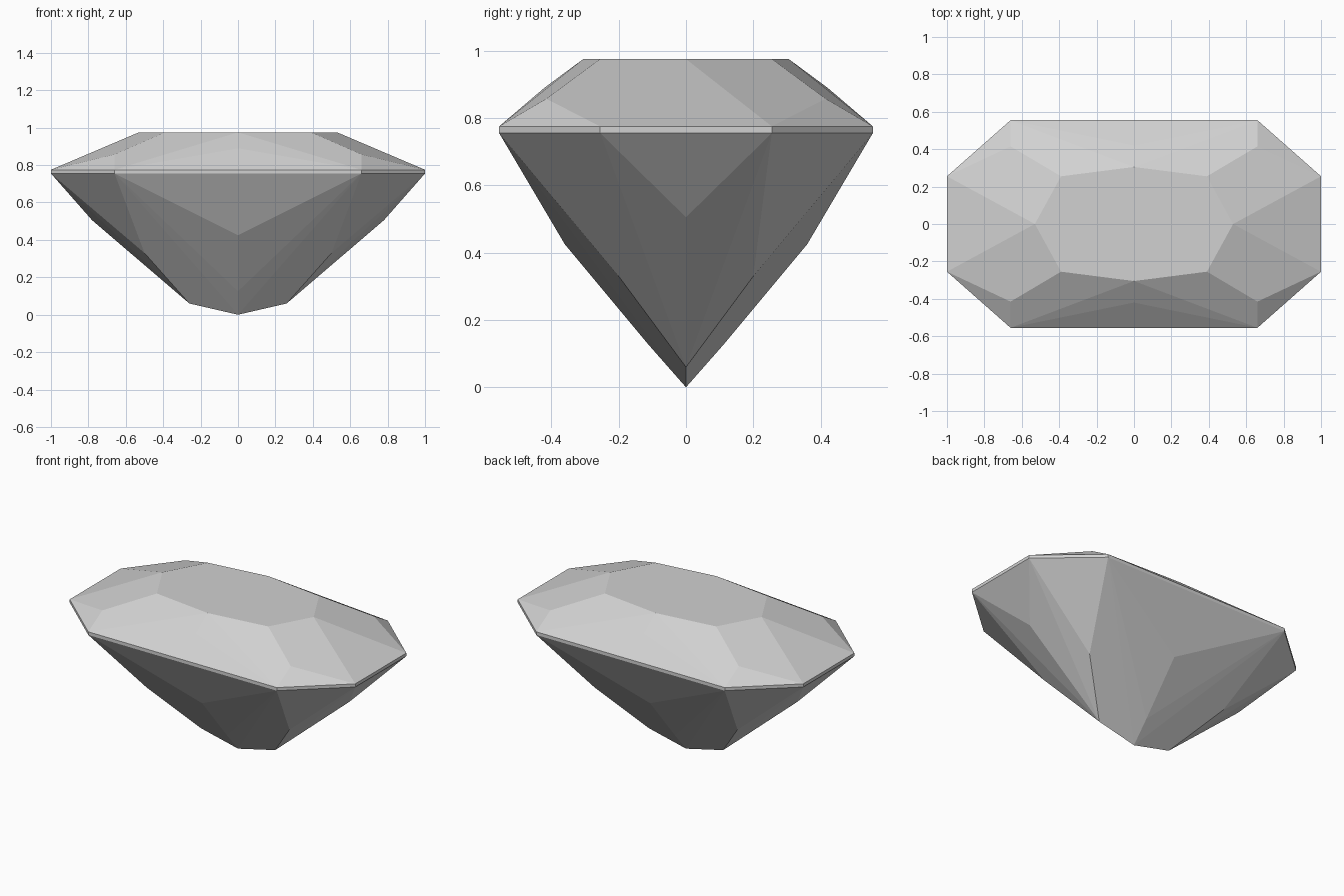
import bpy
import bmesh

cube = bpy.data.objects.get("Cube")
if cube:
    bpy.data.objects.remove(cube, do_unlink=True)

# One pale grey stone colour
stone = bpy.data.materials.new("pale grey stone")
stone.use_nodes = True
colour = (0.64, 0.64, 0.64, 1)
stone.diffuse_color = colour
stone.node_tree.nodes["Principled BSDF"].inputs["Base Color"].default_value = colour

# Facet corners of one quarter of the stone, mirrored across x and y
table = [(0.53, 0, 0.975), (0.39, 0.255, 0.975), (0, 0.305, 0.975)]
crown = [(0.66, 0.415, 0.857), (0, 0.42, 0.89)]
girdle = [(x, y, z) for x, y in ((1, 0.255), (0.66, 0.555)) for z in (0.755, 0.775)]
pavilion = [(0.78, 0, 0.505), (0.5, 0.2, 0.33), (0, 0.36, 0.425), (0, 0.11, 0.125)]
keel = [(0.26, 0, 0.06), (0, 0, 0)]

corners = {(x * sx, y * sy, z)
           for x, y, z in table + crown + girdle + pavilion + keel
           for sx in (-1, 1) for sy in (-1, 1)}

# The cut stone is convex, so its facets are the hull of the corners
bm = bmesh.new()
for corner in sorted(corners):
    bm.verts.new(corner)
bmesh.ops.convex_hull(bm, input=bm.verts[:])
bmesh.ops.dissolve_limit(bm, angle_limit=0.02, verts=bm.verts[:], edges=bm.edges[:])
bmesh.ops.recalc_face_normals(bm, faces=bm.faces[:])

mesh = bpy.data.meshes.new("cut_gemstone")
bm.to_mesh(mesh)
bm.free()
mesh.materials.append(stone)
gem = bpy.data.objects.new("cut_gemstone", mesh)
bpy.context.collection.objects.link(gem)
